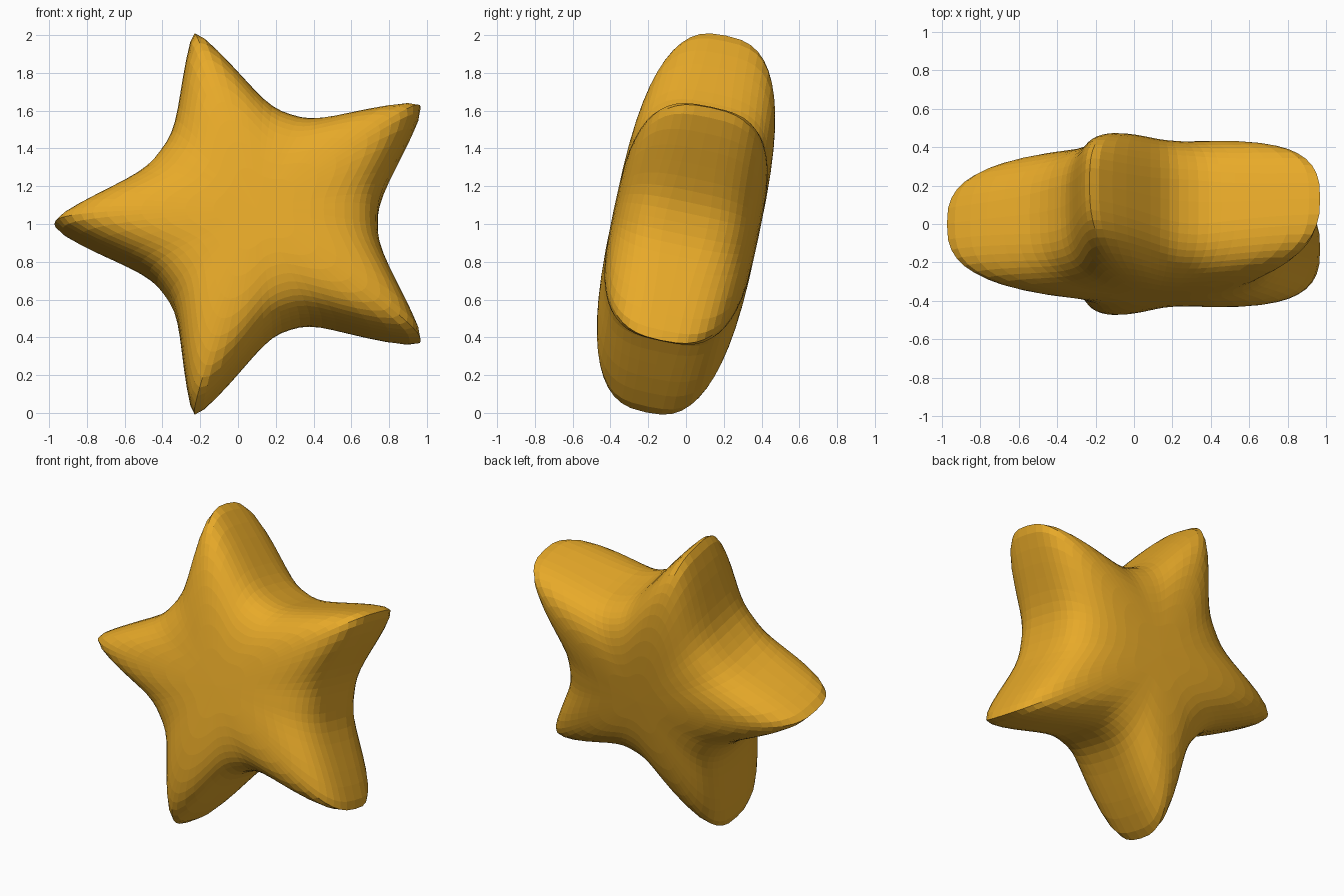
import bpy, bmesh
from math import sin, cos, pi, sqrt, radians

if "Cube" in bpy.data.objects:
    bpy.data.objects.remove(bpy.data.objects["Cube"])

TIP, HALF_DEPTH = 1.072, 0.39
VALLEYS = (0.64, 0.595, 0.635, 0.61, 0.575)   # notch radii, from +x round
CENTRE_X, TILT = 0.1, radians(12)
ARMS, HALF_STEPS, RINGS = 5, 9, 13


def radius(d, s, valley):
    """Star outline; d is 0 at a tip and 1 at a valley, inner rings get softer."""
    soft = 0.025 + 0.6 * (1 - s)
    fall = (sqrt(d * d + soft * soft) - soft) / (sqrt(1 + soft * soft) - soft)
    return valley + (TIP - valley) * max(0, 1 - fall) ** 2.4


def place(a, w, v):
    """Lean the star back so that its top moves to +y."""
    return (CENTRE_X + a, w * cos(TILT) + v * sin(TILT),
            1 + v * cos(TILT) - w * sin(TILT))


# Angles round the star, denser near the tips
angles = []
for arm in range(ARMS):
    for i in range(-HALF_STEPS, HALF_STEPS):
        d = (abs(i) / HALF_STEPS) ** 1.3
        side = 1 if i >= 0 else -1
        valley = VALLEYS[(arm + (side > 0)) % ARMS]
        angles.append((pi / 5 + arm * 2 * pi / ARMS + side * d * pi / 5, d, valley))

# Rings from the front pole to the back pole; tips are rounder than valleys
bm = bmesh.new()
rings = []
for k in range(-RINGS + 1, RINGS):
    phi = k / RINGS * pi / 2
    ring = []
    for t, d, valley in angles:
        power = 2.75 + 0.75 * sin(d * pi / 2) ** 2
        s = cos(phi) ** (2 / power)
        w = HALF_DEPTH * abs(sin(phi)) ** (2 / power) * (1 if k > 0 else -1)
        r = s * radius(d, s, valley)
        ring.append(bm.verts.new(place(r * cos(t), w, r * sin(t))))
    rings.append(ring)
front = bm.verts.new(place(0, -HALF_DEPTH, 0))
back = bm.verts.new(place(0, HALF_DEPTH, 0))

n = len(angles)
for i in range(n):
    j = (i + 1) % n
    for lo, hi in zip(rings, rings[1:]):
        bm.faces.new((lo[i], lo[j], hi[j], hi[i]))
    bm.faces.new((front, rings[0][j], rings[0][i]))
    bm.faces.new((back, rings[-1][i], rings[-1][j]))
bmesh.ops.recalc_face_normals(bm, faces=bm.faces)

mesh = bpy.data.meshes.new("puffy_star")
bm.to_mesh(mesh)
bm.free()
star = bpy.data.objects.new("puffy_star", mesh)
bpy.context.collection.objects.link(star)

# Golden yellow
gold = bpy.data.materials.new("golden_yellow")
gold.diffuse_color = (0.8, 0.4, 0.022, 1)
gold.use_nodes = True
gold.node_tree.nodes["Principled BSDF"].inputs["Base Color"].default_value = gold.diffuse_color
mesh.materials.append(gold)
